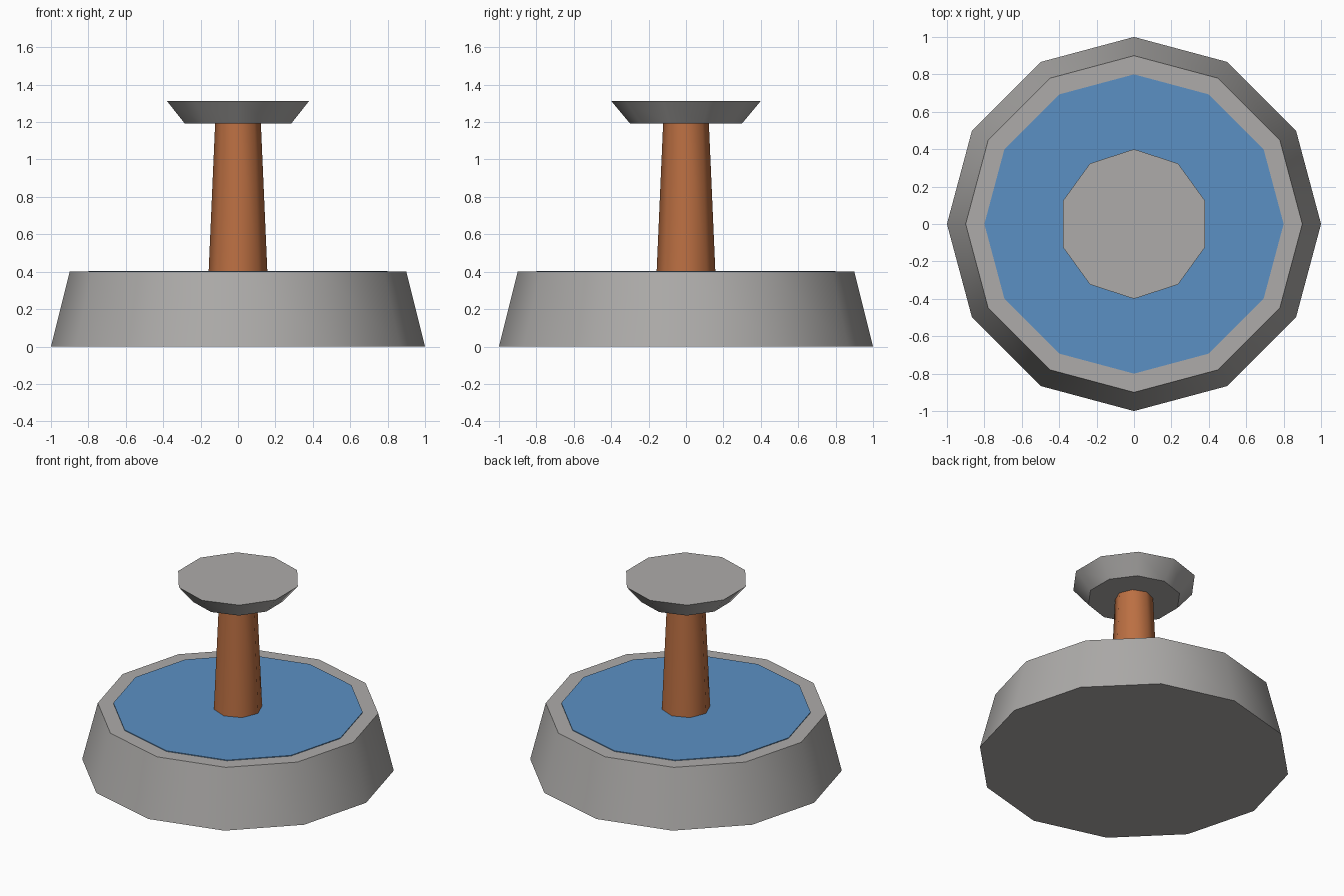
import bpy, math

if "Cube" in bpy.data.objects:
    bpy.data.objects.remove(bpy.data.objects["Cube"])


def material(name, rgb):
    m = bpy.data.materials.new(name)
    m.diffuse_color = (*rgb, 1.0)
    m.use_nodes = True
    m.node_tree.nodes["Principled BSDF"].inputs["Base Color"].default_value = m.diffuse_color
    return m


stone = material("grey stone", (0.42, 0.41, 0.40))
water = material("blue water", (0.105, 0.28, 0.55))
clay = material("orange clay", (0.50, 0.16, 0.055))


def frustum(name, sides, r_bottom, r_top, z0, z1, mat):
    """Tapered prism with a corner on +y, smooth walls and flat caps."""
    bpy.ops.mesh.primitive_cone_add(vertices=sides, radius1=r_bottom, radius2=r_top,
                                    depth=z1 - z0, location=(0, 0, (z0 + z1) / 2))
    ob = bpy.context.object
    ob.name = name
    me = ob.data
    me.materials.append(mat)
    for p in me.polygons:
        p.use_smooth = abs(p.normal.z) < 0.95
    # Keep the cap rims crisp
    for e in me.edges:
        a, b = (me.vertices[i].co for i in e.vertices)
        e.use_edge_sharp = abs(a.z - b.z) < 1e-4
    return ob


# Wide basin, thin water sheet, column and upper dish
frustum("basin", 12, 1.0, 0.9, 0.0, 0.4, stone)
frustum("water_surface", 12, 0.8, 0.8, 0.398, 0.405, water)
frustum("column", 8, 0.157, 0.122, 0.4, 1.2, clay)
frustum("upper_dish", 10, 0.3, 0.4, 1.193, 1.313, stone)
